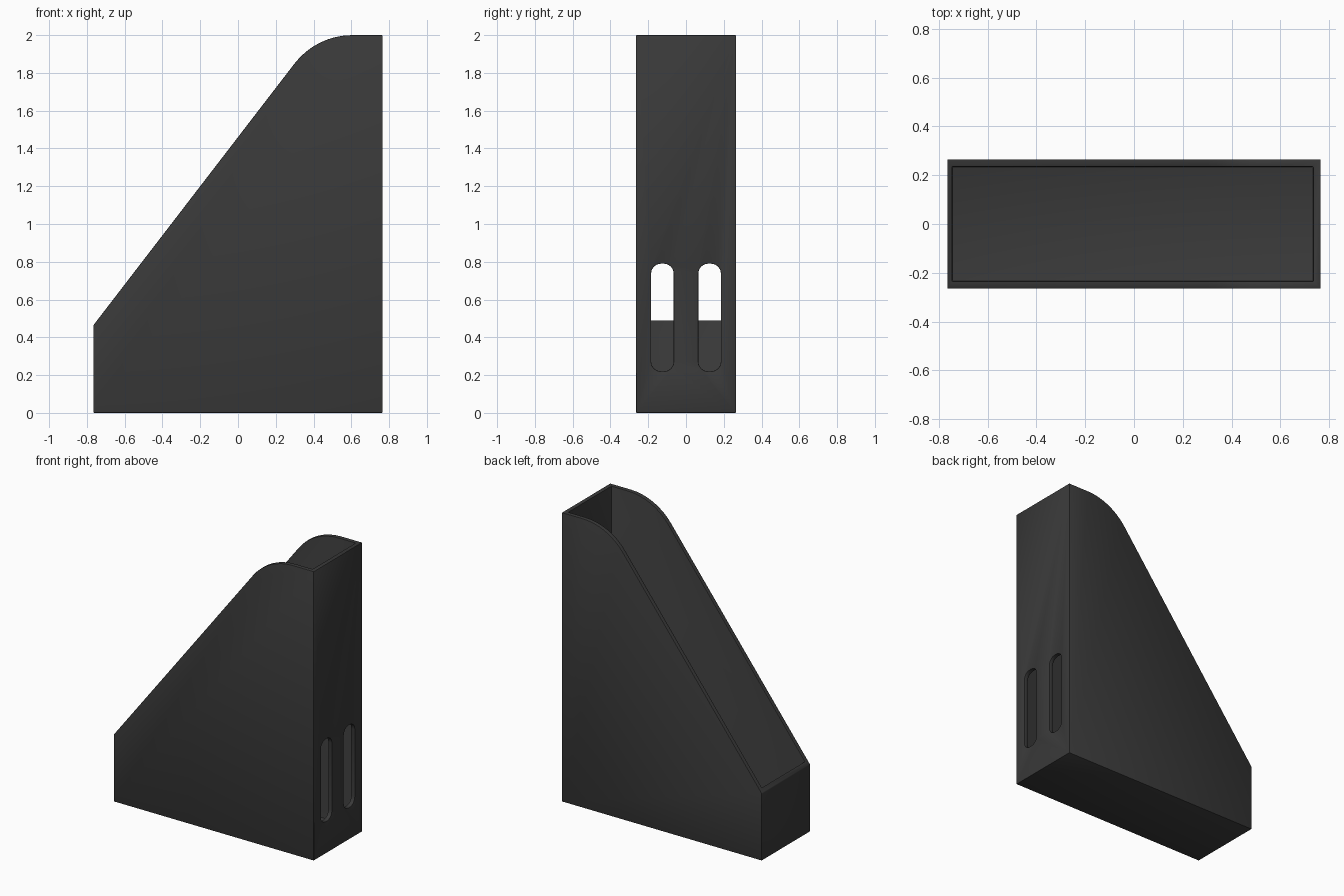
import bpy
import bmesh
from math import atan2, cos, sin, tan, pi
from mathutils import Vector

if "Cube" in bpy.data.objects:
    bpy.data.objects.remove(bpy.data.objects["Cube"])

HALF_LENGTH, HALF_WIDTH, HEIGHT = 0.765, 0.265, 2.0
WALL, FLOOR = 0.03, 0.03

charcoal = bpy.data.materials.new("charcoal plastic")
charcoal.use_nodes = True
colour = (0.042, 0.042, 0.042, 1)
charcoal.diffuse_color = colour
charcoal.node_tree.nodes["Principled BSDF"].inputs["Base Color"].default_value = colour


def prism(name, outline, extrude):
    """Extrude a closed outline of 3D points along a vector."""
    bm = bmesh.new()
    face = bm.faces.new([bm.verts.new(p) for p in outline])
    moved = bmesh.ops.extrude_face_region(bm, geom=[face])["geom"]
    bmesh.ops.translate(bm, vec=extrude,
                        verts=[g for g in moved if isinstance(g, bmesh.types.BMVert)])
    bmesh.ops.recalc_face_normals(bm, faces=bm.faces)
    mesh = bpy.data.meshes.new(name)
    bm.to_mesh(mesh)
    bm.free()
    obj = bpy.data.objects.new(name, mesh)
    bpy.context.collection.objects.link(obj)
    mesh.materials.append(charcoal)
    return obj


def arc(cx, cz, radius, start, end, steps):
    return [(cx + radius * cos(start + (end - start) * i / steps),
             cz + radius * sin(start + (end - start) * i / steps))
            for i in range(steps + 1)]


# Side silhouette: low end, straight slope, rounded shoulder, tall end
slope = atan2(1.385, 1.065)
radius = 0.19 / tan(slope / 2)
profile = [(HALF_LENGTH, 0), (-HALF_LENGTH, 0), (-HALF_LENGTH, 0.465)]
profile += arc(0.605, HEIGHT - radius, radius, pi / 2 + slope, pi / 2, 8)
profile.append((HALF_LENGTH, HEIGHT))
holder = prism("magazine_holder", [(x, -HALF_WIDTH, z) for x, z in profile],
               Vector((0, 2 * HALF_WIDTH, 0)))

# Hollow interior, open at the top
x0, x1, y = -HALF_LENGTH + 0.02, HALF_LENGTH - WALL, HALF_WIDTH - WALL
cutters = [prism("cavity_cutter",
                 [(x0, -y, FLOOR), (x1, -y, FLOOR), (x1, y, FLOOR), (x0, y, FLOOR)],
                 Vector((0, 0, HEIGHT + 0.5)))]

# Two rounded grip slots through the tall end
corner, low, high = 0.052, 0.22, 0.79
for side in (-1, 1):
    outline = []
    for i, (dy, z) in enumerate([(1, high - corner), (-1, high - corner),
                                 (-1, low + corner), (1, low + corner)]):
        centre = side * 0.125 + dy * (0.06 - corner)
        outline += arc(centre, z, corner, i * pi / 2, (i + 1) * pi / 2, 4)
    cutters.append(prism("slot_cutter", [(HALF_LENGTH - 0.1, a, b) for a, b in outline],
                         Vector((0.2, 0, 0))))

for cutter in cutters:
    cut = holder.modifiers.new("cut", 'BOOLEAN')
    cut.operation = 'DIFFERENCE'
    cut.solver = 'EXACT'
    cut.object = cutter

# Fine softened edges
bevel = holder.modifiers.new("soft_edges", 'BEVEL')
bevel.width = 0.004
bevel.segments = 2
bevel.limit_method = 'ANGLE'
bevel.angle_limit = 0.6

# Bake the cuts and drop the helpers
bpy.ops.object.select_all(action='DESELECT')
holder.select_set(True)
bpy.context.view_layer.objects.active = holder
for modifier in list(holder.modifiers):
    bpy.ops.object.modifier_apply(modifier=modifier.name)
for cutter in cutters:
    bpy.data.objects.remove(cutter)
bpy.ops.object.shade_smooth_by_angle(angle=0.5)
